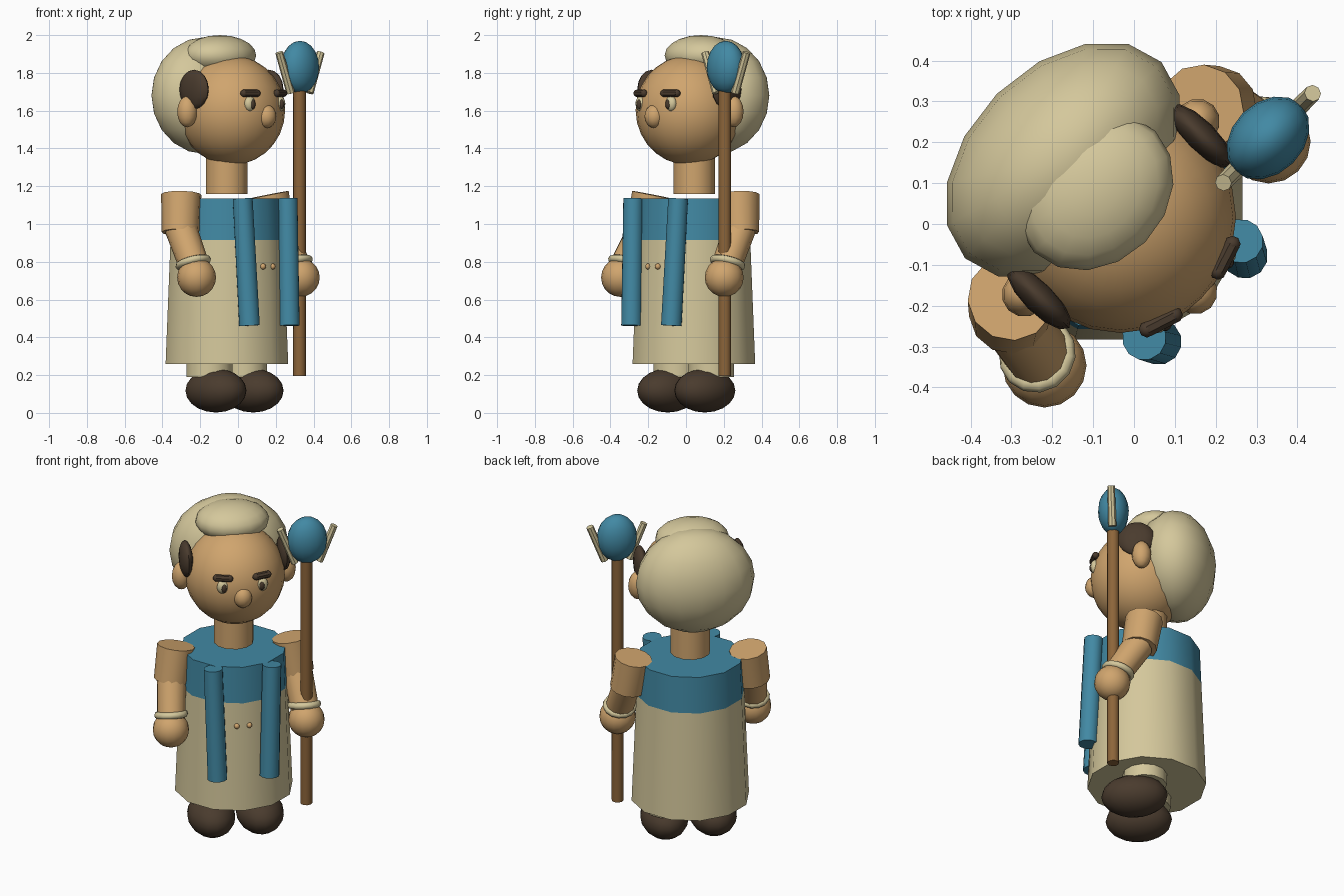
import bpy, bmesh, math
from mathutils import Matrix, Vector

if "Cube" in bpy.data.objects:
    bpy.data.objects.remove(bpy.data.objects["Cube"])

# The figure is modelled facing -y, then turned 45 degrees towards +x
PLACE = Matrix.Rotation(math.radians(45), 4, 'Z') @ Matrix.Translation((-0.012, 0, 0))


def material(name, rgb):
    m = bpy.data.materials.new(name)
    m.diffuse_color = (*rgb, 1)
    m.use_nodes = True
    m.node_tree.nodes["Principled BSDF"].inputs["Base Color"].default_value = m.diffuse_color
    return m


SKIN = material("skin tan", (0.63, 0.375, 0.155))
CREAM = material("cream", (0.66, 0.575, 0.33))
BLUE = material("teal blue", (0.054, 0.25, 0.37))
DARK = material("dark brown", (0.068, 0.044, 0.027))
WOOD = material("wood brown", (0.265, 0.13, 0.042))


def finish(name, bm, mat, angle=40):
    bmesh.ops.recalc_face_normals(bm, faces=bm.faces)
    bm.transform(PLACE)
    me = bpy.data.meshes.new(name)
    bm.to_mesh(me)
    bm.free()
    me.materials.append(mat)
    ob = bpy.data.objects.new(name, me)
    bpy.context.collection.objects.link(ob)
    bpy.ops.object.select_all(action='DESELECT')
    bpy.context.view_layer.objects.active = ob
    ob.select_set(True)
    bpy.ops.object.shade_smooth_by_angle(angle=math.radians(angle))
    return ob


def ball(name, centre, radii, mat, segs=16, rings=10):
    bm = bmesh.new()
    bmesh.ops.create_uvsphere(bm, u_segments=segs, v_segments=rings, radius=1)
    bm.transform(Matrix.Translation(centre) @ Matrix.Diagonal((*radii, 1)))
    return finish(name, bm, mat, 60)


def rod(name, a, b, r1, r2, mat, segs=12):
    a, b = Vector(a), Vector(b)
    bm = bmesh.new()
    bmesh.ops.create_cone(bm, cap_ends=True, segments=segs, radius1=r1,
                          radius2=r2, depth=(b - a).length)
    turn = Vector((0, 0, 1)).rotation_difference(b - a).to_matrix().to_4x4()
    bm.transform(Matrix.Translation((a + b) / 2) @ turn)
    return finish(name, bm, mat)


def ring(name, centre, axis, major, minor, mat, segs=14, sides=8):
    bm = bmesh.new()
    rows = []
    for i in range(segs):
        t = 2 * math.pi * i / segs
        row = []
        for j in range(sides):
            u = 2 * math.pi * j / sides
            d = major + minor * math.cos(u)
            row.append(bm.verts.new((d * math.cos(t), d * math.sin(t), minor * math.sin(u))))
        rows.append(row)
    for i in range(segs):
        p, q = rows[i], rows[(i + 1) % segs]
        for j in range(sides):
            k = (j + 1) % sides
            bm.faces.new((p[j], q[j], q[k], p[k]))
    turn = Vector((0, 0, 1)).rotation_difference(Vector(axis)).to_matrix().to_4x4()
    bm.transform(Matrix.Translation(centre) @ turn)
    return finish(name, bm, mat, 60)


# Robe: tapered 12-sided body, teal above the chest line
def robe():
    bm = bmesh.new()
    rows = []
    for z, r in ((0.26, 0.336), (0.915, 0.309), (1.135, 0.30)):
        rows.append([bm.verts.new((r * math.cos(i * math.pi / 6),
                                   0.071 + r * math.sin(i * math.pi / 6), z))
                     for i in range(12)])
    for lo, hi in zip(rows, rows[1:]):
        for i in range(12):
            j = (i + 1) % 12
            bm.faces.new((lo[i], lo[j], hi[j], hi[i]))
    bm.faces.new(rows[0][::-1])
    bm.faces.new(rows[-1])
    ob = finish("robe", bm, CREAM)
    ob.data.materials.append(BLUE)
    for f in ob.data.polygons:
        f.material_index = int(f.center.z > 0.93)


robe()

# Neck, head and hair
rod("neck", (0, 0.073, 1.16), (0, 0.073, 1.42), 0.113, 0.113, SKIN)
ball("head", (0, 0.035, 1.602), (0.283, 0.283, 0.29), SKIN, 24, 14)
ball("back_hair", (0, 0.233, 1.68), (0.34, 0.23, 0.31), CREAM)
ball("top_hair", (0, 0.124, 1.893), (0.21, 0.175, 0.107), CREAM)
ball("nose", (0, -0.226, 1.57), (0.054, 0.052, 0.062), SKIN, 12, 8)

for s, side in ((-1, "right"), (1, "left")):
    # Face and head sides
    ball(side + "_ear", (s * 0.3, 0.068, 1.595), (0.055, 0.055, 0.083), SKIN, 12, 8)
    ball(side + "_sideburn", (s * 0.28, 0.037, 1.712), (0.038, 0.105, 0.105), DARK, 12, 8)
    ball(side + "_eye", (s * 0.112, -0.212, 1.637), (0.034, 0.026, 0.041), CREAM, 12, 8)
    ball(side + "_pupil", (s * 0.108, -0.231, 1.634), (0.016, 0.013, 0.026), DARK, 10, 6)
    rod(side + "_eyebrow", (s * 0.075, -0.228, 1.692), (s * 0.148, -0.205, 1.692),
        0.02, 0.02, DARK, 8)
    for x, y in ((0.075, -0.228), (0.148, -0.205)):
        ball(side + "_eyebrow_end", (s * x, y, 1.692), (0.02, 0.02, 0.02), DARK, 8, 6)

    # Arm
    rod(side + "_upper_arm", (s * 0.328, 0.085, 1.155), (s * 0.358, 0.06, 0.955),
        0.107, 0.1, SKIN)
    fore, wrist = (s * 0.358, 0.06, 0.98), (s * 0.383, -0.072, 0.77)
    rod(side + "_forearm", fore, wrist, 0.085, 0.08, SKIN)
    ring(side + "_bracelet", (s * 0.381, -0.058, 0.795), (0, -0.25, -0.75),
         0.077, 0.02, CREAM)
    ball(side + "_hand", (s * 0.388, -0.09, 0.717), (0.103, 0.103, 0.103), SKIN)

    # Hanging scarf end and button
    rod(side + "_scarf_end", (s * 0.168, -0.215, 1.135), (s * 0.149, -0.247, 0.462),
        0.054, 0.056, BLUE)
    ball(side + "_button", (s * 0.036, -0.235, 0.775), (0.016, 0.016, 0.016), SKIN, 10, 6)

    # Leg and shoe
    rod(side + "_leg", (s * 0.13, 0.071, 0.19), (s * 0.13, 0.071, 0.4), 0.125, 0.125, CREAM)
    ball(side + "_shoe", (s * 0.139, 0.014, 0.118), (0.135, 0.188, 0.116), DARK)

    # Staff prong
    rod(side + "_prong", (0.393 + s * 0.07, -0.083, 1.695),
        (0.393 + s * 0.155, -0.083, 1.908), 0.023, 0.021, CREAM, 8)

# Staff and its orb
rod("staff", (0.388, -0.085, 0.195), (0.388, -0.085, 1.72), 0.034, 0.034, WOOD, 10)
ball("staff_orb", (0.393, -0.083, 1.83), (0.115, 0.087, 0.14), BLUE)
